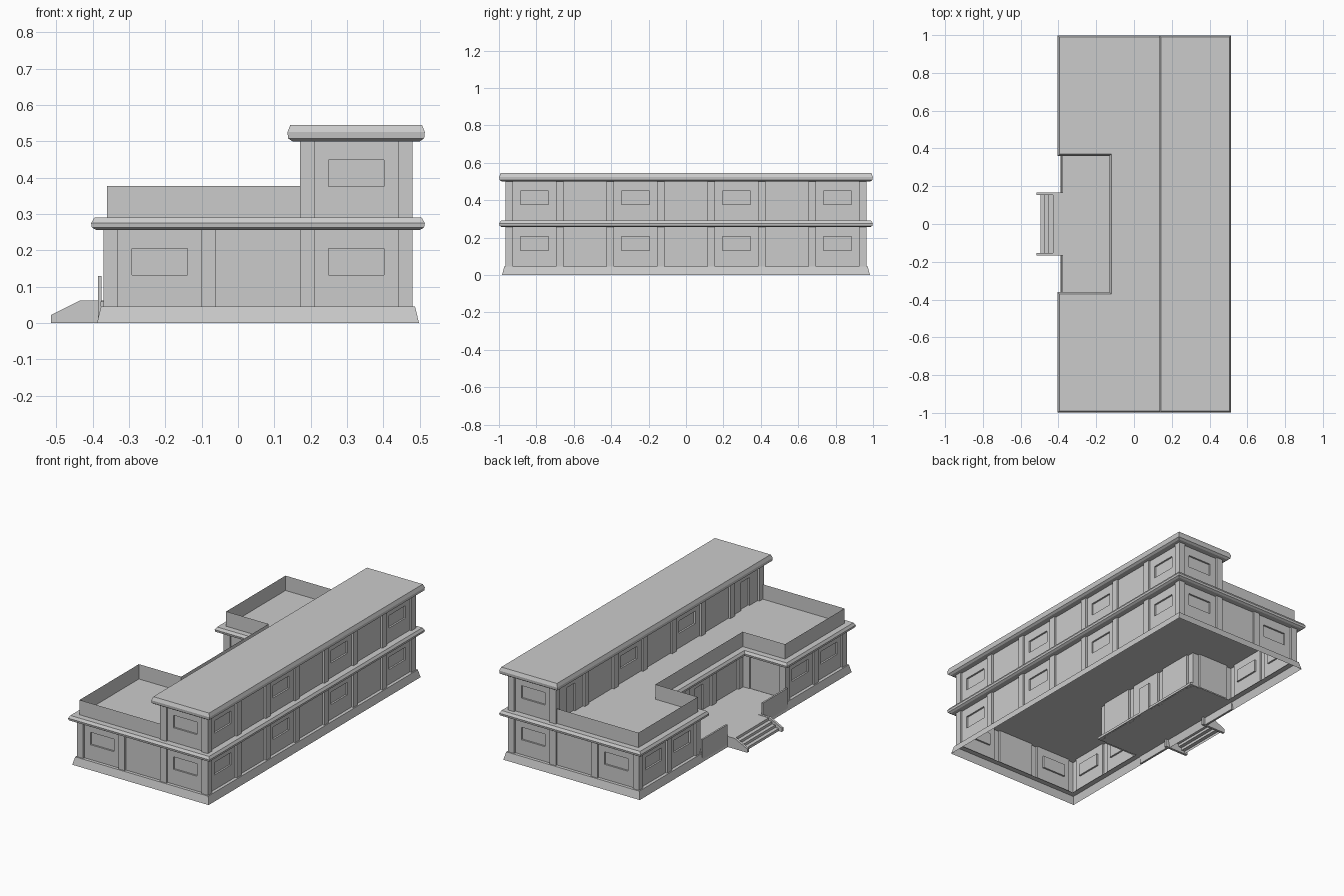
import bpy
from mathutils import Vector

if "Cube" in bpy.data.objects:
    bpy.data.objects.remove(bpy.data.objects["Cube"])

X0, X1, XU = -0.37, 0.48, 0.17       # facade, rear and upper-storey wall lines
Y = 0.965                            # end walls
XR, YR = -0.095, 0.395               # entrance recess
PIL = 0.04                           # pilaster width
DEPTH = 0.012                        # panel recess depth


def make(name, verts, faces):
    me = bpy.data.meshes.new(name)
    me.from_pydata([tuple(v) for v in verts], [], faces)
    me.update()
    ob = bpy.data.objects.new(name, me)
    bpy.context.collection.objects.link(ob)
    return ob


def box(name, x0, x1, y0, y1, z0, z1):
    v = [(x, y, z) for z in (z0, z1) for x, y in ((x0, y0), (x1, y0), (x1, y1), (x0, y1))]
    f = [(3, 2, 1, 0), (4, 5, 6, 7)] + [(i, (i + 1) % 4, (i + 1) % 4 + 4, i + 4) for i in range(4)]
    return make(name, v, f)


def offset(outline, d):
    """Mitred offset of a counter-clockwise right-angled outline."""
    res, n = [], len(outline)
    for i, p in enumerate(outline):
        p = Vector(p)
        a = (p - Vector(outline[i - 1])).normalized()
        b = (Vector(outline[(i + 1) % n]) - p).normalized()
        res.append(p + d * (Vector((a.y, -a.x)) + Vector((b.y, -b.x))))
    return res


def moulding(name, outline, profile, caps=True):
    """Sweep an (offset, z) profile around an outline."""
    n, v, f = len(outline), [], []
    for d, z in profile:
        v += [(p.x, p.y, z) for p in offset(outline, d)]
    for k in range(len(profile) - 1):
        f += [(k * n + i, k * n + (i + 1) % n, (k + 1) * n + (i + 1) % n, (k + 1) * n + i)
              for i in range(n)]
    if caps:
        f += [tuple(reversed(range(n))), tuple(range(len(v) - n, len(v)))]
    return make(name, v, f)


def wall(name, p0, p1, z0, z1, bays):
    """Wall with pilasters; bays: '.' blank panel, 'w' window, 'd' door. Outside is on the right."""
    p0, p1 = Vector(p0), Vector(p1)
    t = (p1 - p0).normalized()
    nrm = Vector((t.y, -t.x))
    v, f = [], []

    def quad(*pts):
        f.append(tuple(range(len(v), len(v) + 4)))
        for u, z, d in pts:
            q = p0 + t * u - nrm * d
            v.append((q.x, q.y, z))

    def flat(a, b, c, e, d):
        if b - a > 1e-5 and e - c > 1e-5:
            quad((a, c, d), (b, c, d), (b, e, d), (a, e, d))

    def jamb(a, c, e, d0, d1):
        quad((a, c, d0), (a, c, d1), (a, e, d1), (a, e, d0))

    pitch = ((p1 - p0).length - PIL) / len(bays)
    flat(0, PIL, z0, z1, 0)
    for i, kind in enumerate(bays):
        a = i * pitch + PIL
        b = (i + 1) * pitch
        flat(b, b + PIL, z0, z1, 0)
        jamb(a, z0, z1, 0, DEPTH)
        jamb(b, z0, z1, DEPTH, 0)
        if kind == '.':
            flat(a, b, z0, z1, DEPTH)
            continue
        half, lo, hi = (0.076, 0.087, 0.16) if kind == 'w' else (0.04, 0.0, 0.165)
        m, c, e, d = (a + b) / 2, z0 + lo, z0 + hi, DEPTH + 0.01
        l, r = m - half, m + half
        flat(a, l, z0, z1, DEPTH)
        flat(r, b, z0, z1, DEPTH)
        flat(l, r, z0, c, DEPTH)
        flat(l, r, e, z1, DEPTH)
        jamb(l, c, e, DEPTH, d)
        jamb(r, c, e, d, DEPTH)
        quad((l, c, DEPTH), (r, c, DEPTH), (r, c, d), (l, c, d))
        quad((l, e, d), (r, e, d), (r, e, DEPTH), (l, e, DEPTH))
        flat(l, r, c, e, d)
        if kind == 'd':
            flat(r - 0.018, r - 0.01, z0 + 0.07, z0 + 0.08, d - 0.004)
    return make(name, v, f)


rect = [(X0, -Y), (X1, -Y), (X1, Y), (X0, Y)]
upper = [(XU, -Y), (X1, -Y), (X1, Y), (XU, Y)]
plan = rect + [(X0, YR), (XR, YR), (XR, -YR), (X0, -YR)]

# Plinth, middle cornice with deck, and roof slab
moulding("plinth", rect, [(0.018, 0), (0.007, 0.045), (-0.025, 0.045)], caps=False)
moulding("middle_cornice", plan,
         [(0.02, 0.256), (0.032, 0.263), (0.034, 0.275), (0.025, 0.29)])
moulding("roof", upper,
         [(0.02, 0.5), (0.032, 0.508), (0.034, 0.525), (0.026, 0.545)])

# Ground floor walls
A, B = 0.045, 0.257
wall("ground_rear_wall", (X1, -Y), (X1, Y), A, B, "w.w.w.w")
wall("ground_south_wall", (X0, -Y), (X1, -Y), A, B, "w.w")
wall("ground_north_wall", (X1, Y), (X0, Y), A, B, "w.w")
wall("north_wing_facade", (X0, Y), (X0, YR), A, B, "ww")
wall("south_wing_facade", (X0, -YR), (X0, -Y), A, B, "ww")
wall("recess_north_side", (X0, YR), (XR, YR), A, B, ".")
wall("recess_south_side", (XR, -YR), (X0, -YR), A, B, ".")
wall("recess_back_wall", (XR, YR), (XR, -YR), A, B, ".d.")

# Upper floor walls
A, B = 0.289, 0.501
wall("upper_rear_wall", (X1, -Y), (X1, Y), A, B, "w.w.w.w")
wall("upper_south_wall", (XU, -Y), (X1, -Y), A, B, "w")
wall("upper_north_wall", (X1, Y), (XU, Y), A, B, "w")
wall("upper_deck_wall", (XU, Y), (XU, -Y), A, B, "d.w.w.d")

# Thin parapet around the deck
inset = offset(plan, -0.01)
path = [(XU, Y - 0.01)] + [tuple(p) for p in inset[3:]] + [tuple(inset[0]), (XU, -Y + 0.01)]
n = len(path)
make("parapet", [(x, y, z) for z in (0.289, 0.377) for x, y in path],
     [(i, i + 1, n + i + 1, n + i) for i in range(n - 1)])

# Terrace in the recess with low front walls
box("terrace", -0.378, XR + 0.02, -YR - 0.005, YR + 0.005, 0.046, 0.06)
for s, side in ((1, "north"), (-1, "south")):
    ya, yb = sorted((s * 0.165, s * YR))
    box(side + "_low_wall", -0.385, -0.375, ya, yb, 0, 0.13)

# Entrance steps: folded strip of treads and risers
xs, rise = [-0.495, -0.473, -0.452, -0.43], 0.06 / 4
prof = []
for i, x in enumerate(xs):
    prof += [(x, i * rise), (x, (i + 1) * rise)]
prof.append((-0.375, 0.06))
make("entrance_steps", [(x, y, z) for x, z in prof for y in (0.155, -0.155)],
     [(2 * i, 2 * i + 1, 2 * i + 3, 2 * i + 2) for i in range(len(prof) - 1)])

# Sloped cheek walls beside the steps
cheek = [(-0.515, 0), (-0.36, 0), (-0.36, 0.062), (-0.435, 0.062), (-0.515, 0.022)]
k = len(cheek)
for s, side in ((1, "north"), (-1, "south")):
    y0, y1 = sorted((s * 0.153, s * 0.167))
    make(side + "_step_cheek", [(x, y, z) for y in (y0, y1) for x, z in cheek],
         [tuple(range(k)), tuple(reversed(range(k, 2 * k)))] +
         [(i, k + i, k + (i + 1) % k, (i + 1) % k) for i in range(k)])
